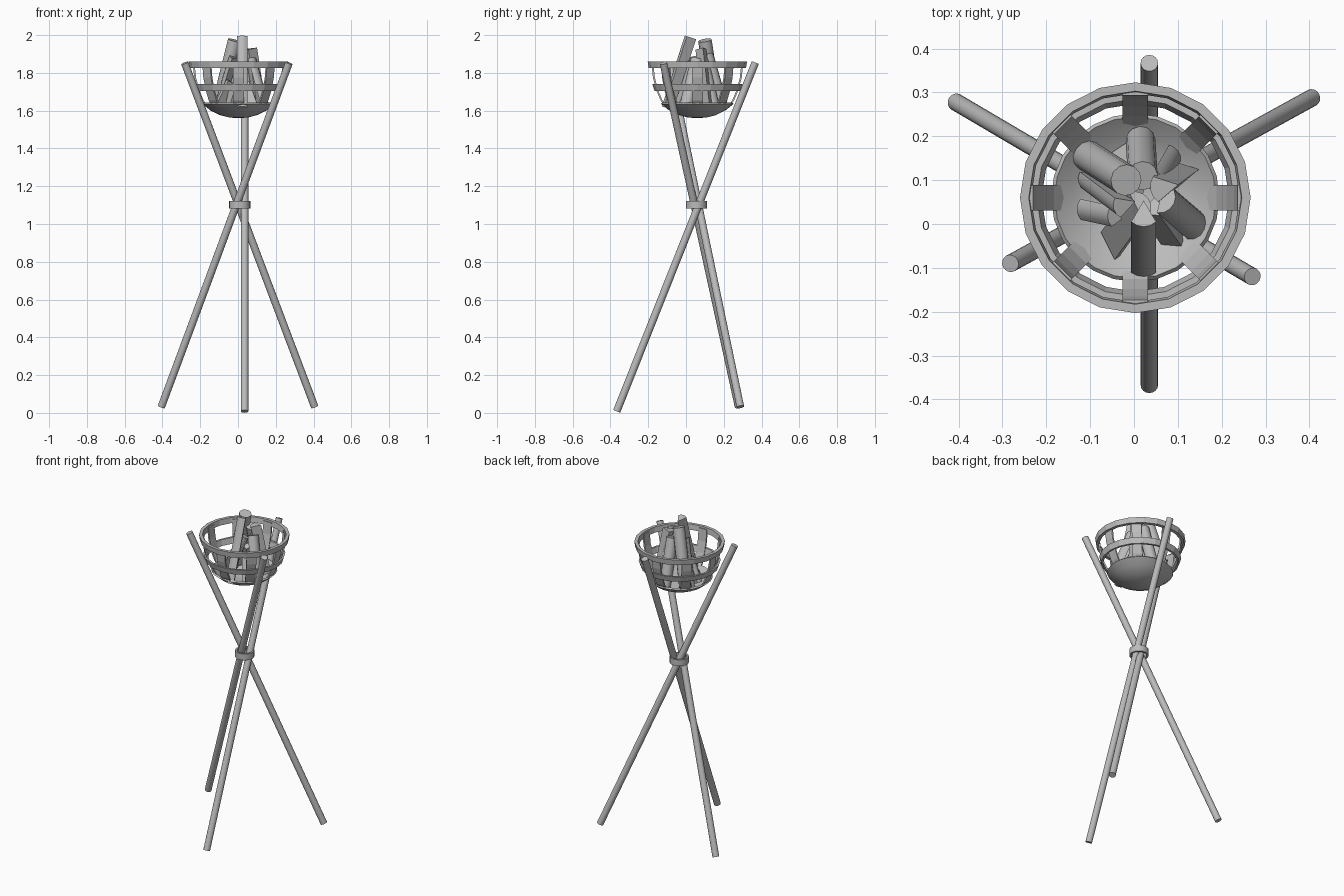
import bpy, bmesh, math
from mathutils import Vector, Matrix

cube = bpy.data.objects.get("Cube")
if cube:
    bpy.data.objects.remove(cube, do_unlink=True)

grey = bpy.data.materials.new("plain_grey")
grey.use_nodes = True
colour = (0.5, 0.5, 0.5, 1)
grey.diffuse_color = colour
grey.node_tree.nodes["Principled BSDF"].inputs["Base Color"].default_value = colour

CENTRE = Vector((0.003, 0.06, 0))


def finish(name, bm, smooth=None):
    bmesh.ops.recalc_face_normals(bm, faces=bm.faces)
    mesh = bpy.data.meshes.new(name)
    bm.to_mesh(mesh)
    bm.free()
    mesh.materials.append(grey)
    obj = bpy.data.objects.new(name, mesh)
    bpy.context.collection.objects.link(obj)
    if smooth:
        bpy.ops.object.select_all(action='DESELECT')
        bpy.context.view_layer.objects.active = obj
        obj.select_set(True)
        bpy.ops.object.shade_smooth_by_angle(angle=math.radians(smooth))
    return obj


def prism(name, start, end, section, turn=0, smooth=None):
    """Sweep a flat section straight from start to end."""
    start, end = Vector(start), Vector(end)
    axis = end - start
    rot = axis.to_track_quat('Z', 'Y').to_matrix() @ Matrix.Rotation(math.radians(turn), 3, 'Z')
    bm = bmesh.new()
    low = bm.faces.new([bm.verts.new(start + rot @ Vector((x, y, 0))) for x, y in section])
    out = bmesh.ops.extrude_face_region(bm, geom=[low], use_keep_orig=True)
    moved = [v for v in out["geom"] if isinstance(v, bmesh.types.BMVert)]
    bmesh.ops.translate(bm, verts=moved, vec=axis)
    return finish(name, bm, smooth)


def arc(radius, count, sweep=360):
    steps = count if sweep == 360 else count - 1
    return [(radius * math.cos(math.radians(sweep * i / steps)),
             radius * math.sin(math.radians(sweep * i / steps))) for i in range(count)]


def lathe(name, profile, centre, sides, closed=True, smooth=None):
    bm = bmesh.new()
    verts = [bm.verts.new(centre + Vector((r, 0, z))) for r, z in profile]
    pairs = list(zip(verts, verts[1:])) + ([(verts[-1], verts[0])] if closed else [])
    edges = [bm.edges.new(p) for p in pairs]
    bmesh.ops.spin(bm, geom=verts + edges, cent=centre, axis=(0, 0, 1),
                   angle=math.tau, steps=sides, use_duplicate=False)
    bmesh.ops.remove_doubles(bm, verts=bm.verts, dist=0.0005)
    return finish(name, bm, smooth)


# Three crossed poles
pole = arc(0.02, 16)
prism("front_pole", (0.035, -0.367, 0.008), (0.035, 0.367, 1.855), pole, smooth=40)
prism("left_pole", (0.406, 0.288, 0.032), (-0.282, -0.09, 1.852), pole, smooth=40)
prism("right_pole", (-0.406, 0.278, 0.032), (0.27, -0.12, 1.852), pole, smooth=40)

# Collar binding the poles
lathe("collar", [(0.045, 1.082), (0.056, 1.082), (0.056, 1.122), (0.045, 1.122)],
      Vector((0.009, 0.055, 0)), 20, smooth=40)

# Basket hoops
lathe("top_hoop", [(0.238, 1.826), (0.258, 1.826), (0.263, 1.86), (0.243, 1.86)],
      CENTRE, 20)
lathe("middle_hoop", [(0.214, 1.705), (0.227, 1.705), (0.238, 1.74), (0.225, 1.74)],
      CENTRE, 20)

# Fire dish: shallow double-walled cap
cap = [(0.0, 1.56), (0.05, 1.564), (0.1, 1.577), (0.15, 1.602), (0.192, 1.636)]
inner = [(r * 0.96, z + 0.008) for r, z in reversed(cap)]
lathe("fire_dish", cap + inner, CENTRE, 24, closed=False, smooth=40)

# Eight curved straps joining dish and hoops
strap_path = [(0.17, 1.622), (0.195, 1.655), (0.218, 1.71), (0.235, 1.775), (0.243, 1.85)]
for i in range(8):
    bm = bmesh.new()
    rows = [[bm.verts.new((r + off, side, z)) for off, side in
             ((0, -0.029), (0, 0.029), (-0.01, 0.029), (-0.01, -0.029))]
            for r, z in strap_path]
    for a, b in zip(rows, rows[1:]):
        for k in range(4):
            bm.faces.new((a[k], a[k - 1], b[k - 1], b[k]))
    bm.faces.new(rows[0])
    bm.faces.new(rows[-1])
    bm.transform(Matrix.Translation(CENTRE) @ Matrix.Rotation(i * math.tau / 8, 4, 'Z'))
    finish(f"strap_{i + 1}", bm)

# Firewood: round, half-round and wedge-split logs leaning together
def wedge(radius):
    return [(-radius * 0.4, -radius * 0.4)] + arc(radius, 5, 90)


logs = [
    ("front_log", (0.022, -0.09, 1.61), (0.022, 0.032, 1.985), wedge(0.04), 45),
    ("back_left_log", (-0.105, 0.155, 1.62), (-0.018, 0.1, 1.972), arc(0.036, 12), 0),
    ("back_log", (0.015, 0.19, 1.62), (0.02, 0.11, 1.9), arc(0.034, 12), 0),
    ("right_log", (0.125, 0.12, 1.62), (0.078, 0.085, 1.93), wedge(0.042), 200),
    ("front_right_log", (0.13, 0.0, 1.62), (0.06, 0.06, 1.87), arc(0.036, 8, 180), 30),
    ("left_log", (-0.095, 0.105, 1.61), (-0.015, 0.045, 1.88), wedge(0.034), 100),
    ("front_left_log", (-0.06, -0.05, 1.61), (0.005, 0.04, 1.86), arc(0.036, 8, 180), 150),
    ("low_left_log", (-0.1, 0.035, 1.61), (-0.03, 0.02, 1.75), wedge(0.034), 60),
    ("low_right_log", (0.075, 0.15, 1.6), (0.04, 0.09, 1.86), wedge(0.032), 20),
    ("low_front_log", (0.08, -0.04, 1.6), (0.03, 0.03, 1.74), wedge(0.034), 120),
    ("low_back_log", (-0.04, 0.16, 1.6), (-0.01, 0.08, 1.78), wedge(0.034), 300),
]
for name, start, end, section, turn in logs:
    prism(name, start, end, section, turn, smooth=40)
